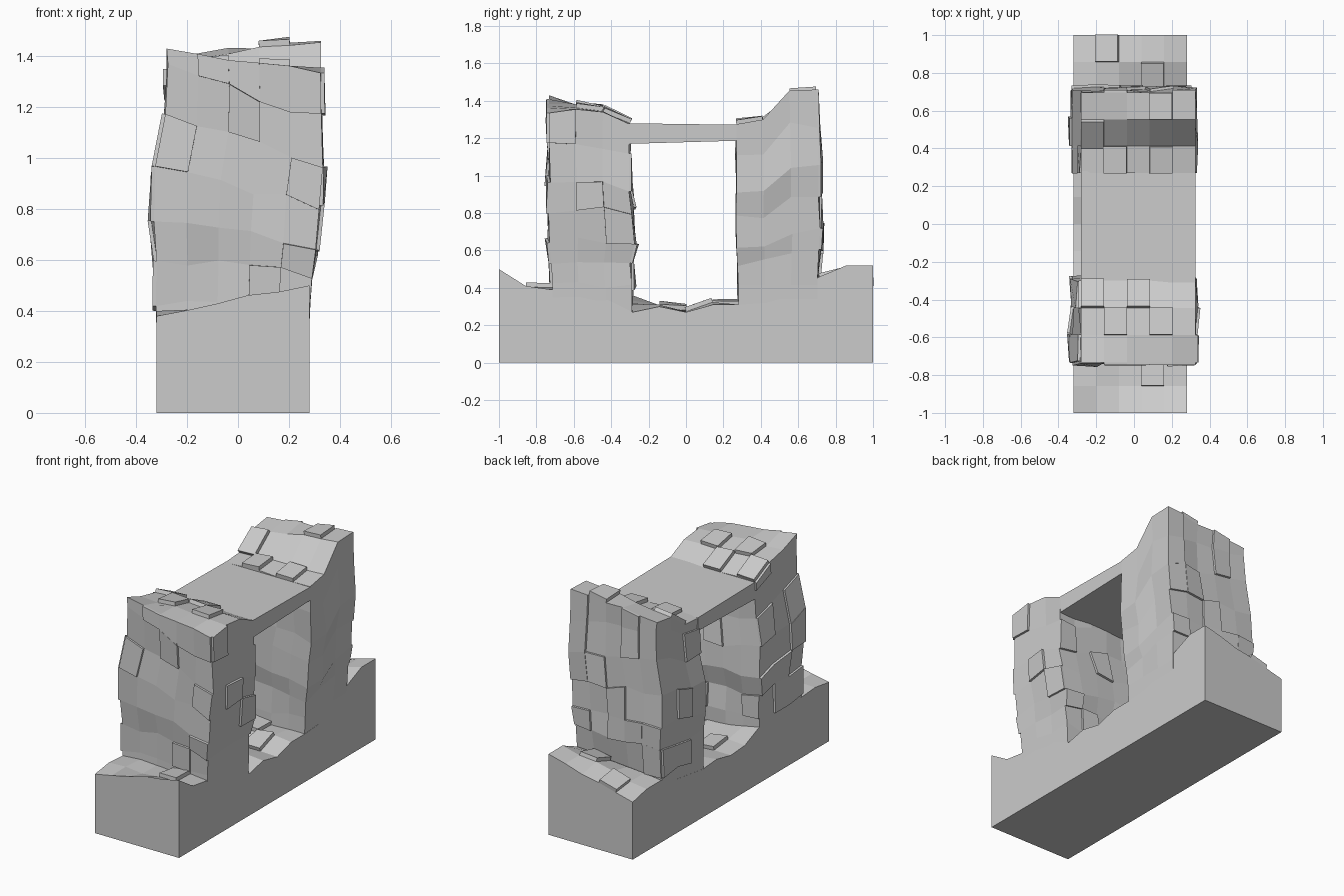
import bpy, bmesh, random
from mathutils import Vector

if "Cube" in bpy.data.objects:
    bpy.data.objects.remove(bpy.data.objects["Cube"])

random.seed(11)
STEP = 2 / 14


def lerp(a, b, t):
    return a + (b - a) * t


def table(vals, t):
    """Linear lookup in an evenly spaced list, t in 0..1."""
    f = max(0, min(1, t)) * (len(vals) - 1)
    i = min(int(f), len(vals) - 2)
    return lerp(vals[i], vals[i + 1], f - i)


def lattice(name, n, point, raised):
    """Closed box surface with n cells per axis, bent by point(); raised() picks slabs."""
    bm = bmesh.new()
    verts = {}

    def vert(idx):
        if idx not in verts:
            verts[idx] = bm.verts.new(point(*idx))
        return verts[idx]

    slabs = []
    for axis in range(3):
        u, v = (axis + 1) % 3, (axis + 2) % 3
        for end in (0, 1):
            for a in range(n[u]):
                for b in range(n[v]):
                    quad = []
                    for da, db in ((0, 0), (1, 0), (1, 1), (0, 1)):
                        idx = [0, 0, 0]
                        idx[axis], idx[u], idx[v] = end * n[axis], a + da, b + db
                        quad.append(vert(tuple(idx)))
                    face = bm.faces.new(quad if end else quad[::-1])
                    if raised(axis, end, a, b):
                        slabs.append(face)
    bm.normal_update()
    # lift single stone slabs out of the surface
    out = bmesh.ops.extrude_discrete_faces(bm, faces=slabs)["faces"]
    for f in out:
        f.normal_update()
        shift = f.normal * (.024 if f.normal.z > .6 else .014)
        for w in f.verts:
            w.co += shift
    me = bpy.data.meshes.new(name)
    bm.to_mesh(me)
    bm.free()
    ob = bpy.data.objects.new(name, me)
    bpy.context.collection.objects.link(ob)
    return ob


# Base plinth with an uneven top
right_h = [.50, .41, .39, .36, .34, .27, .30, .27, .31, .31, .32, .36, .46, .52, .52]
left_h = [.38, .40, .39, .38, .37, .36, .30, .29, .32, .31, .33, .35, .40, .40, .37]


def base_point(i, j, k):
    z = 0
    if k:
        z = lerp(left_h[j], right_h[j], i / 5)
        if 0 < i < 5:
            z += random.uniform(-.012, .012)
    return Vector((-.32 + .12 * i, -1 + STEP * j, z))


base_slabs = {(1, 13), (3, 12), (3, 1), (1, 6), (3, 7), (2, 8)}
lattice("base", (5, 14, 1), base_point,
        lambda ax, end, a, b: ax == 2 and end and (a, b) in base_slabs)

# Pillars: side profiles by level, bottom to top
left_x = [-.315, -.322, -.32, -.33, -.325, -.285, -.275, -.28]
right_x = [.275, .283, .29, .305, .318, .333, .327, .325]
level = [0, .17, .32, .45, .61, .79, .94, 1]
slope = [0, 0, -.03, -.07, -.09, -.14, -.11, 0]


def pillar(name, near_y, far_y, top_left, top_right, slabs, odds):
    def point(i, j, k):
        t = i / 5
        x = lerp(left_x[k], right_x[k], t)
        y = lerp(near_y[k], far_y[k], j / 3)
        top = lerp(table(top_left, j / 3), table(top_right, j / 3), t)
        z = .22 + level[k] * (top - .22) + slope[k] * t
        if 0 < k < 7:
            if 0 < j < 3 and k > 1:
                x += random.uniform(-.012, .012)
            if 0 < i < 5:
                y += random.uniform(-.012, .012)
            z += random.uniform(-.02, .02)
        elif k == 7 and 0 < i < 5:
            z += random.uniform(-.008, .012)
        return Vector((x, y, z))

    def raised(ax, end, a, b):
        if ax == 2:
            return end and (a, b) in slabs
        row = b if ax == 0 else a
        return random.random() < odds[(ax, end)] and row > 0

    lattice(name, (5, 3, 7), point, raised)


pillar("front_pillar",
       [-.715, -.715, -.72, -.73, -.735, -.725, -.732, -.733],
       [-.29, -.29, -.30, -.275, -.29, -.305, -.305, -.30],
       [1.43, 1.38, 1.35, 1.28], [1.335, 1.355, 1.34, 1.275],
       {(0, 2), (1, 1), (2, 2), (3, 1)},
       {(0, 0): .28, (0, 1): .2, (1, 0): .25, (1, 1): .3})
pillar("back_pillar",
       [.28, .28, .275, .27, .267, .27, .27, .27],
       [.702, .702, .71, .718, .708, .708, .70, .695],
       [1.27, 1.28, 1.38, 1.40], [1.275, 1.30, 1.455, 1.46],
       {(0, 1), (3, 0), (3, 2), (1, 0)},
       {(0, 0): .2, (0, 1): 0, (1, 0): 0, (1, 1): .3})


# Lintel joining the two pillars
def lintel_point(i, j, k):
    z = (1.28, 1.272)[j] if k else (1.17, 1.187)[j]
    return Vector((-.28 + .605 * i, (-.31, .28)[j], z))


lattice("lintel", (1, 1, 1), lintel_point, lambda *a: False)
